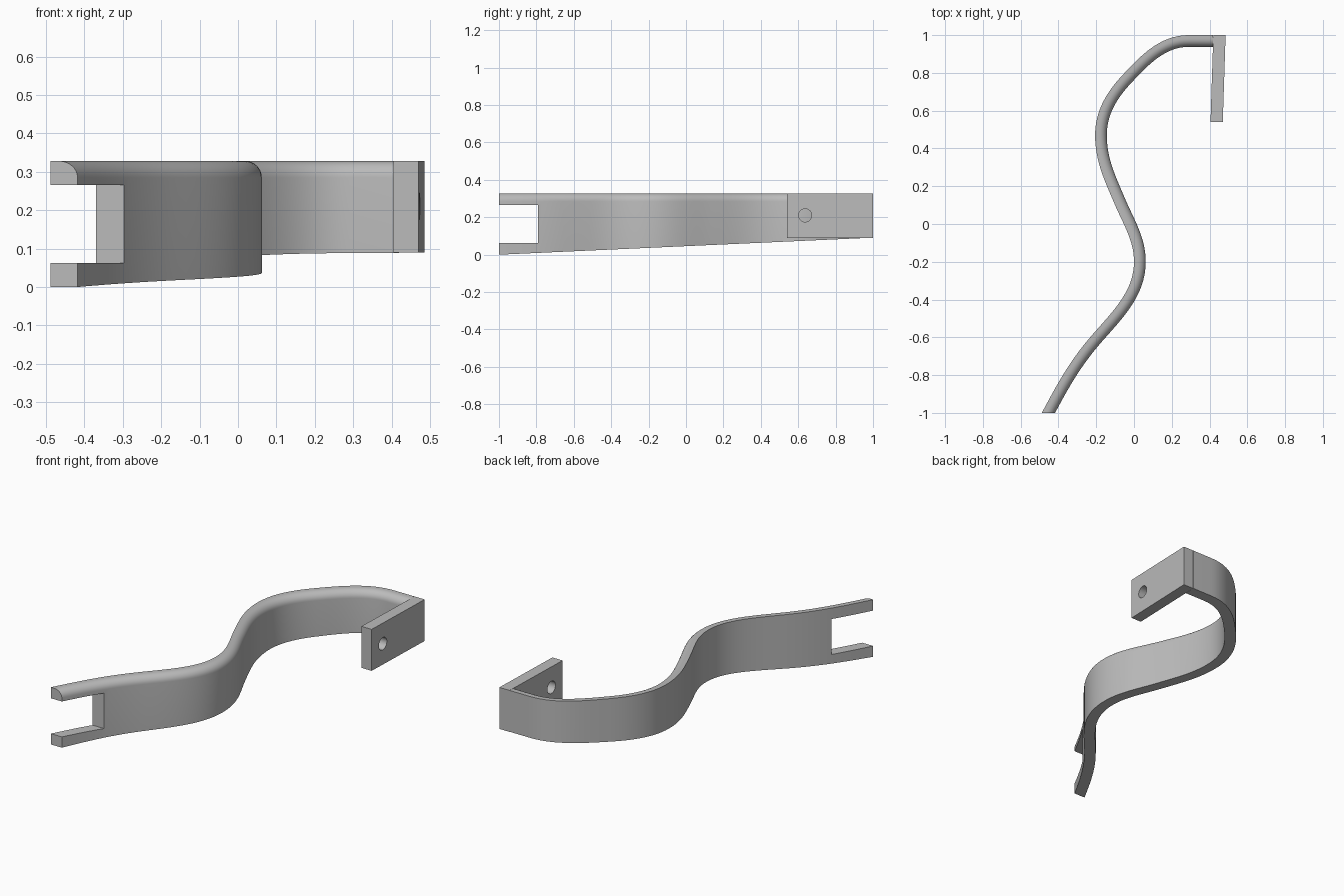
import bpy, bmesh, math
from mathutils import Vector
from mathutils.geometry import interpolate_bezier

if "Cube" in bpy.data.objects:
    bpy.data.objects.remove(bpy.data.objects["Cube"])

TOP, HALF, FILLET = 0.328, 0.031, 0.043

grey = bpy.data.materials.new("plain grey")
grey.use_nodes = True
grey.diffuse_color = (0.5, 0.5, 0.5, 1)
grey.node_tree.nodes["Principled BSDF"].inputs["Base Color"].default_value = (0.5, 0.5, 0.5, 1)


def loft(name, rings):
    """Skin a list of equal closed rings and cap both ends."""
    bm = bmesh.new()
    rings = [[bm.verts.new(p) for p in ring] for ring in rings]
    n = len(rings[0])
    for a, b in zip(rings, rings[1:]):
        for i in range(n):
            j = (i + 1) % n
            bm.faces.new((a[i], a[j], b[j], b[i]))
    bm.faces.new(rings[0])
    bm.faces.new(rings[-1])
    bmesh.ops.recalc_face_normals(bm, faces=bm.faces)
    mesh = bpy.data.meshes.new(name)
    bm.to_mesh(mesh)
    bm.free()
    mesh.materials.append(grey)
    obj = bpy.data.objects.new(name, mesh)
    bpy.context.collection.objects.link(obj)
    return obj


def cut(obj, cutter):
    """Subtract the cutter and remove it."""
    mod = obj.modifiers.new("cut", "BOOLEAN")
    mod.operation, mod.solver, mod.object = "DIFFERENCE", "EXACT", cutter
    bpy.context.view_layer.objects.active = obj
    bpy.ops.object.modifier_apply(modifier=mod.name)
    bpy.data.objects.remove(cutter)


def smooth(obj):
    bpy.ops.object.select_all(action="DESELECT")
    obj.select_set(True)
    bpy.context.view_layer.objects.active = obj
    bpy.ops.object.shade_smooth_by_angle(angle=math.radians(30))


# Centre line of the arm: x, y, heading in degrees
knots = [(-0.453, -1, 62), (-0.2, -0.61, 49), (0.031, -0.2, 90), (-0.075, 0.12, 113),
         (-0.175, 0.47, 90), (-0.04, 0.765, 47), (0.29, 0.969, 0)]


def heading(deg):
    return Vector((math.cos(math.radians(deg)), math.sin(math.radians(deg)), 0))


path = []
for (x0, y0, d0), (x1, y1, d1) in zip(knots, knots[1:]):
    a, b = Vector((x0, y0, 0)), Vector((x1, y1, 0))
    reach = (b - a).length * 0.36
    path += interpolate_bezier(a, a + heading(d0) * reach, b - heading(d1) * reach, b, 17)[:-1]
path += [Vector((0.29, 0.969, 0)), Vector((0.419, 0.969, 0))]

# Arm: flat strip with one rounded top edge and a rising underside
rings = []
for i, p in enumerate(path):
    if i == 0:
        t = heading(knots[0][2])
    elif i >= len(path) - 2:
        t = heading(0)
    else:
        t = (path[i + 1] - path[i - 1]).normalized()
    side = Vector((t.y, -t.x, 0))
    section = [(HALF, None), (-HALF, None), (-HALF, TOP)]
    for k in range(9):
        a = math.pi / 2 * (1 - k / 8)
        section.append((HALF - FILLET + FILLET * math.cos(a), TOP - FILLET + FILLET * math.sin(a)))
    ring = []
    for s, z in section:
        q = p + side * s
        if i == 0:
            q += t * ((-1 - q.y) / t.y)
        q.z = 0.0455 * (q.y + 1) if z is None else z
        ring.append(q)
    rings.append(ring)
arm = loft("arm", rings)

# Open slot in the front end of the arm
bpy.ops.mesh.primitive_cube_add(size=1, location=(-0.4, -0.99, 0.1635))
slot = bpy.context.object
slot.scale = (0.8, 0.4, 0.203)
cut(arm, slot)
smooth(arm)

# Mounting plate folded forward from the back end
outline = [(0.405, 0.54), (0.47, 0.54), (0.485, 1), (0.42, 1)]
plate = loft("mounting_plate", [[Vector((x, y, z)) for x, y in outline] for z in (0.09, TOP)])

# Screw hole through the plate
bpy.ops.mesh.primitive_cylinder_add(vertices=40, radius=0.035, depth=0.4,
                                    location=(0.44, 0.637, 0.21), rotation=(0, math.pi / 2, 0))
cut(plate, bpy.context.object)
smooth(plate)
